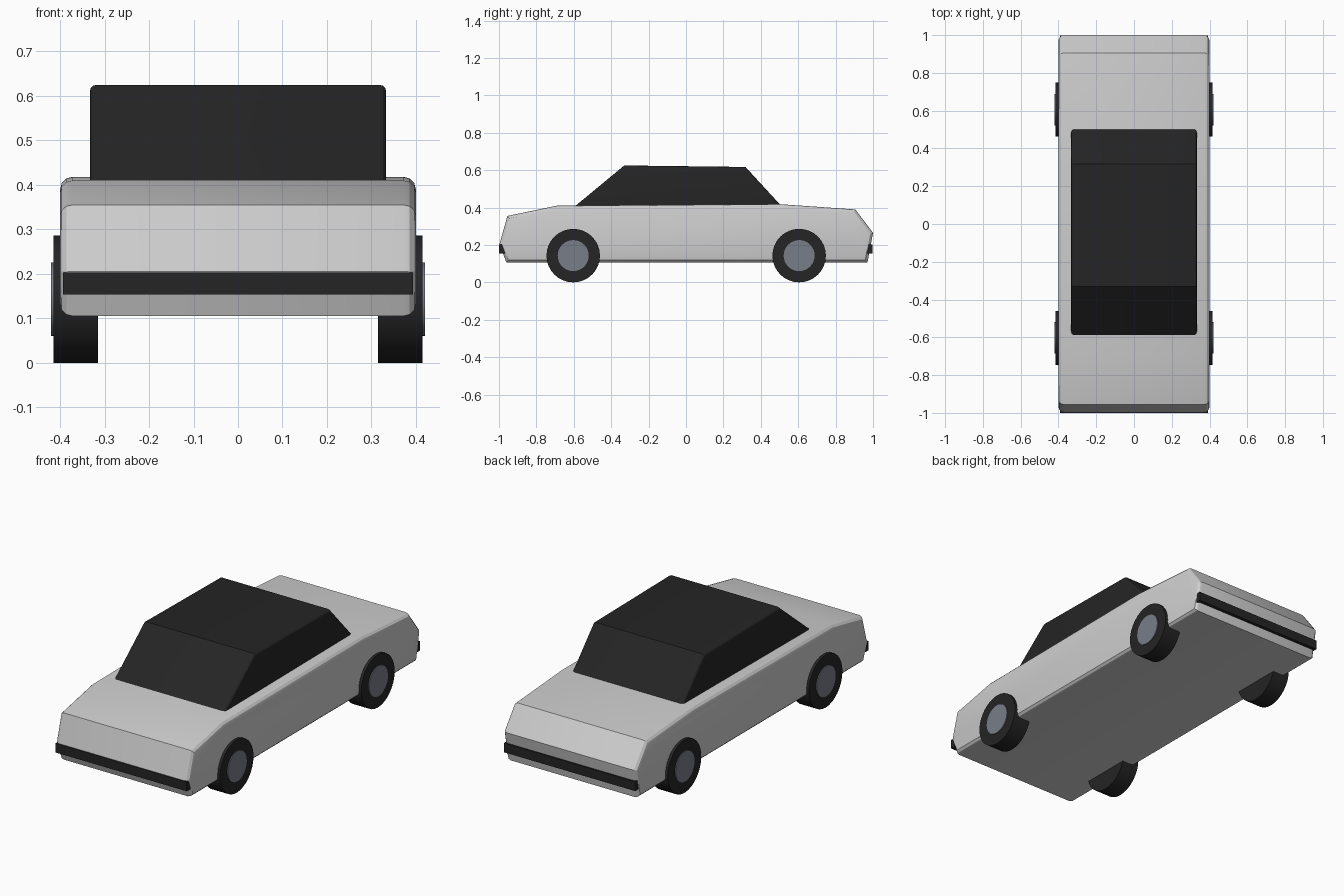
import bpy
import bmesh
import math
from mathutils import Matrix

cube = bpy.data.objects.get("Cube")
if cube:
    bpy.data.objects.remove(cube, do_unlink=True)


def material(name, rgb, roughness=0.6):
    mat = bpy.data.materials.new(name)
    mat.use_nodes = True
    mat.diffuse_color = (*rgb, 1)
    bsdf = mat.node_tree.nodes["Principled BSDF"]
    bsdf.inputs["Base Color"].default_value = (*rgb, 1)
    bsdf.inputs["Roughness"].default_value = roughness
    return mat


silver = material("silver paint", (0.62, 0.62, 0.62))
black = material("black trim", (0.018, 0.018, 0.018))
steel = material("hub grey", (0.19, 0.205, 0.25))


def finish(name, bm, mat, smooth=30):
    bmesh.ops.recalc_face_normals(bm, faces=bm.faces)
    mesh = bpy.data.meshes.new(name)
    bm.to_mesh(mesh)
    bm.free()
    mesh.materials.append(mat)
    obj = bpy.data.objects.new(name, mesh)
    bpy.context.collection.objects.link(obj)
    bpy.ops.object.select_all(action='DESELECT')
    obj.select_set(True)
    bpy.context.view_layer.objects.active = obj
    bpy.ops.object.shade_smooth_by_angle(angle=math.radians(smooth))
    return obj


def side_profile(name, points, half_width, radius, mat):
    """Extrude a side outline across x and round the edges of both flanks."""
    bm = bmesh.new()
    face = bm.faces.new([bm.verts.new((-half_width, y, z)) for y, z in points])
    out = bmesh.ops.extrude_face_region(bm, geom=[face])
    moved = [v for v in out["geom"] if isinstance(v, bmesh.types.BMVert)]
    bmesh.ops.translate(bm, verts=moved, vec=(2 * half_width, 0, 0))
    rim = [e for e in bm.edges if abs(e.verts[0].co.x - e.verts[1].co.x) < 0.001]
    bmesh.ops.bevel(bm, geom=rim, offset=radius, segments=3, profile=0.5,
                    affect='EDGES', clamp_overlap=True)
    return finish(name, bm, mat, 20)


def box(name, size, center, mat):
    bm = bmesh.new()
    bmesh.ops.create_cube(bm, size=1, matrix=Matrix.Translation(center) @ Matrix.Diagonal((*size, 1)))
    return finish(name, bm, mat)


def disc(name, radius, x0, x1, y, z, mat):
    bm = bmesh.new()
    place = Matrix.Translation(((x0 + x1) / 2, y, z)) @ Matrix.Rotation(math.pi / 2, 4, 'Y')
    bmesh.ops.create_cone(bm, cap_ends=True, segments=32, radius1=radius, radius2=radius,
                          depth=abs(x1 - x0), matrix=place)
    return finish(name, bm, mat)


# Lower body shell
side_profile("body", [(-0.96, 0.105), (-0.997, 0.205), (-0.955, 0.355), (-0.69, 0.41),
                      (0.5, 0.418), (0.905, 0.39), (1.0, 0.265), (0.97, 0.105)],
             0.4, 0.028, silver)

# Dark cabin, sunk slightly into the body
side_profile("cabin", [(-0.626, 0.38), (-0.33, 0.625), (0.318, 0.617), (0.536, 0.38)],
             0.333, 0.015, black)

# Bumpers
box("front_bumper", (0.786, 0.04, 0.05), (0, -0.98, 0.178), black)
box("rear_bumper", (0.786, 0.04, 0.05), (0, 0.977, 0.178), black)

# Wheels
for end, y in (("front", -0.603), ("rear", 0.605)):
    for side, s in (("left", 1), ("right", -1)):
        disc(f"{end}_{side}_tire", 0.143, s * 0.315, s * 0.415, y, 0.143, black)
        disc(f"{end}_{side}_hub", 0.083, s * 0.36, s * 0.42, y, 0.143, steel)
